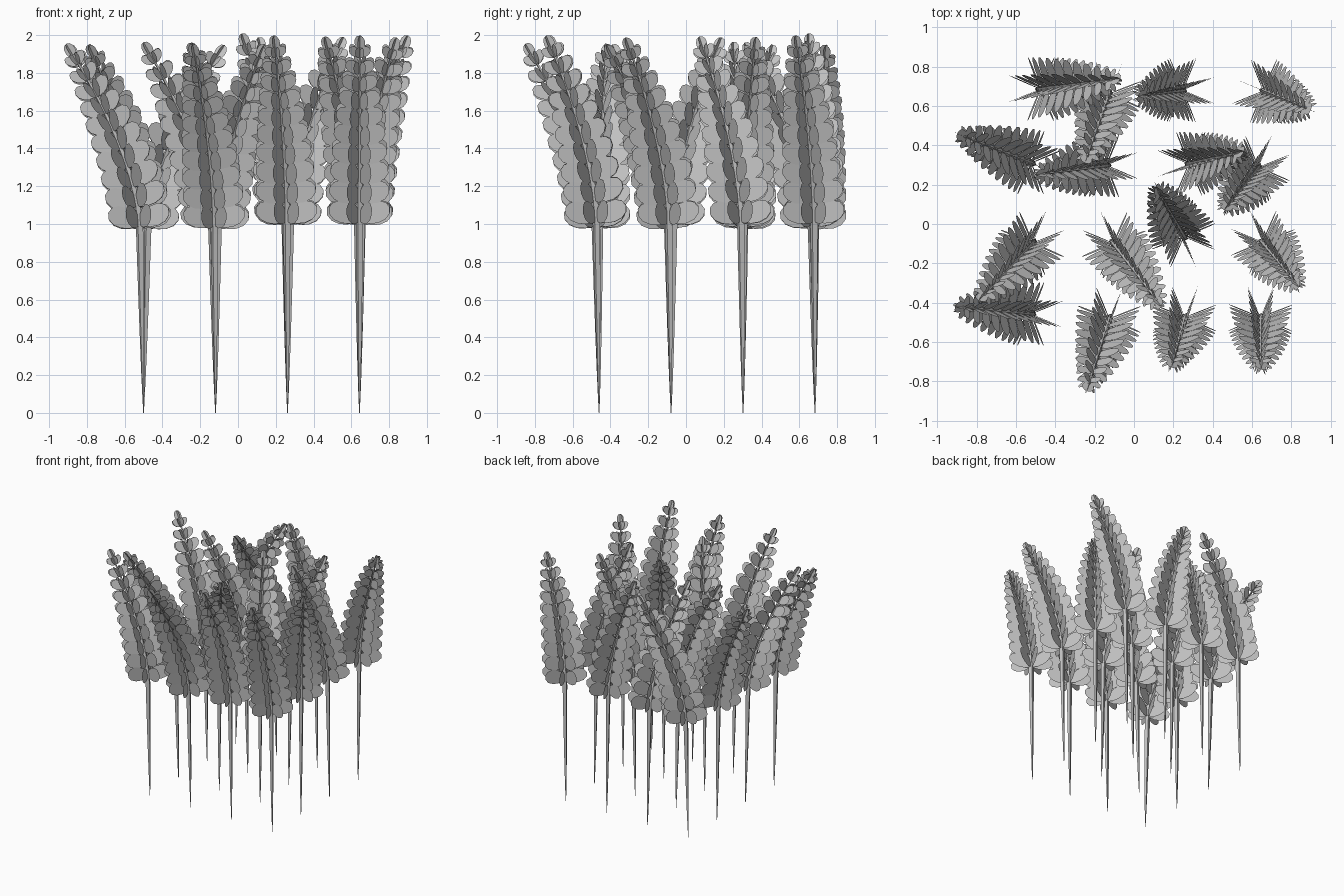
import bpy, bmesh
from math import sin, cos, pi, radians
from mathutils import Vector

default_cube = bpy.data.objects.get("Cube")
if default_cube:
    bpy.data.objects.remove(default_cube, do_unlink=True)

UP = Vector((0, 0, 1))

# One grey for the whole plant
plant_grey = bpy.data.materials.new("plant grey")
plant_grey.use_nodes = True
colour = (0.56, 0.56, 0.56, 1)
plant_grey.diffuse_color = colour
plant_grey.node_tree.nodes["Principled BSDF"].inputs["Base Color"].default_value = colour


class Spine:
    """Centre line of a plant: upright below, arching towards its tip above."""

    def __init__(self, base, tip):
        self.base = Vector((*base, 0))
        self.reach = Vector((*tip, 0)) - self.base
        self.height = 2.09 - 0.33 * self.reach.length

    def point(self, t):
        bend = 0.05 * min(1, 2 * t) + 0.95 * max(0, 2 * t - 1) ** 1.6
        return self.base + self.reach * bend + UP * (self.height * t)

    def frame(self, t, count):
        """Direction along the stem and evenly spread directions square to it."""
        along = (self.point(t + 0.01) - self.point(t - 0.01)).normalized()
        turn = UP.rotation_difference(along)
        angles = [radians(-23) + k * 2 * pi / count for k in range(count)]
        return along, [turn @ Vector((sin(a), -cos(a), 0)) for a in angles]


def finish(name, bm):
    mesh = bpy.data.meshes.new(name)
    bm.to_mesh(mesh)
    bm.free()
    mesh.materials.append(plant_grey)
    bpy.context.collection.objects.link(bpy.data.objects.new(name, mesh))


def add_leaf(bm, root, axis, across, length, width):
    verts = []
    for i in range(12):
        angle = 2 * pi * i / 12
        along = 0.5 - 0.5 * cos(angle)
        half = 0.5 * sin(angle) * (0.8 + 0.3 * along)
        verts.append(bm.verts.new(root + axis * along * length + across * half * width))
    bm.faces.new(verts)


def build_stem(name, spine):
    # Four-sided stem, pointed at the ground and thin at the tip
    bm = bmesh.new()
    rings = []
    steps = 18
    for i in range(steps + 1):
        t = i / steps
        radius = 0.021 * (2 * t) ** 0.6 if t < 0.5 else 0.021 - 0.03 * (t - 0.5)
        directions = spine.frame(t, 4)[1]
        rings.append([bm.verts.new(spine.point(t * 0.97) + max(radius, 0.002) * d)
                      for d in directions])
    for low, high in zip(rings, rings[1:]):
        for k in range(4):
            n = (k + 1) % 4
            bm.faces.new((low[k], low[n], high[n], high[k]))
    bm.faces.new(rings[0][::-1])
    bm.faces.new(rings[-1])
    finish(name, bm)


def build_leaves(name, spine, whorls=10):
    # Whorls of eight leaves, shrinking and rising towards the tip
    bm = bmesh.new()
    for i in range(whorls):
        v = i / (whorls - 1)
        t = 0.515 + 0.48 * v - 0.05 * v * v
        along, directions = spine.frame(t, 8)
        length = 0.185 - 0.105 * v ** 2.2
        rise = radians(20 + 25 * v)
        for out in directions:
            axis = out * cos(rise) + along * sin(rise)
            across = along * cos(rise) - out * sin(rise)
            add_leaf(bm, spine.point(t), axis, across, length, length * 0.64)
    # Two crossed upright leaves at the tip
    along, directions = spine.frame(0.97, 4)
    tip_length = 0.095
    for across in directions[:2]:
        add_leaf(bm, spine.point(1) - along * tip_length, along, across, tip_length, 0.065)
    finish(name, bm)


# Tip position of every plant, by row from front to back, left column first
tips = [
    [(-.91, -.42), (-.24, -.85), (.19, -.73), (.645, -.74)],
    [(-.79, -.39), (.14, -.42), (.11, .19), (.84, -.32)],
    [(-.9, .46), (-.5, .25), (.56, .37), (.46, .07)],
    [(-.07, .74), (-.25, .31), (.02, .65), (.9, .58)],
]
spacing = 0.381
for r, row in enumerate(tips):
    for c, tip in enumerate(row):
        spine = Spine((-0.5 + spacing * c, -0.46 + spacing * r), tip)
        label = f"row_{r + 1}_plant_{c + 1}"
        build_stem(label + "_stem", spine)
        build_leaves(label + "_leaves", spine)
